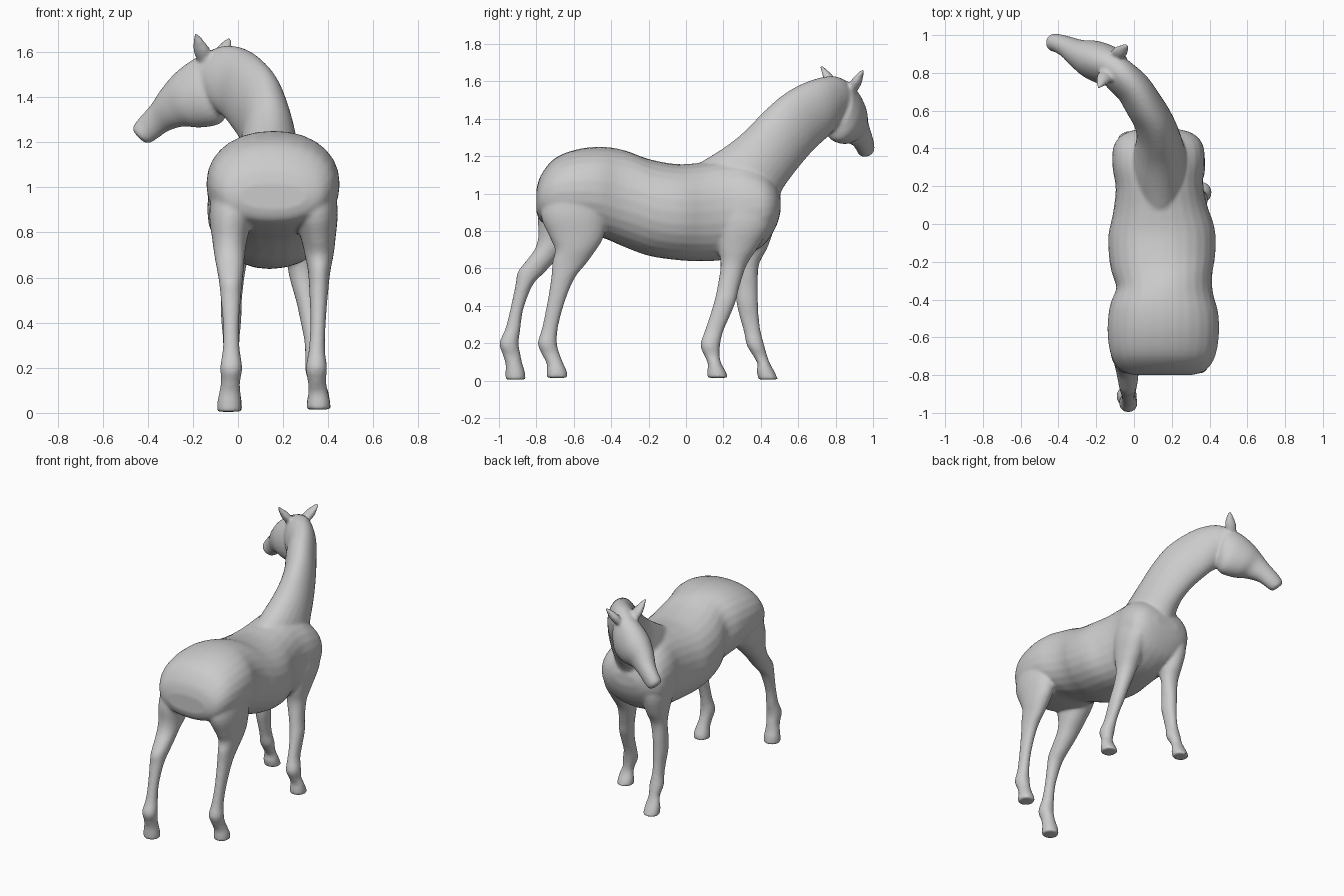
import bpy, bmesh, math
from mathutils import Vector as V

horse = bmesh.new()


def spline(rows, n):
    """Catmull-Rom interpolation of rows of numbers."""
    out = []
    for i in range(len(rows) - 1):
        p = [rows[max(0, min(len(rows) - 1, i + k))] for k in (-1, 0, 1, 2)]
        for s in range(n):
            t = s / n
            out.append([0.5 * (2 * b + (c - a) * t + (2 * a - 5 * b + 4 * c - d) * t * t
                               + (3 * b - a - 3 * c + d) * t ** 3) for a, b, c, d in zip(*p)])
    return out + [list(rows[-1])]


def loft(rows, power=2.0, n=4, sides=28):
    """Skin rows of (top xyz, bottom xyz, half width) with superellipse rings."""
    rows = spline(rows, n)
    mids = [(V(r[:3]) + V(r[3:6])) / 2 for r in rows]
    rings = []
    for i, r in enumerate(rows):
        up = (V(r[:3]) - V(r[3:6])) / 2
        tangent = mids[min(i + 1, len(mids) - 1)] - mids[max(i - 1, 0)]
        side = tangent.cross(up).normalized() * r[6]
        ring = []
        for k in range(sides):
            a = 2 * math.pi * k / sides
            c, s = math.cos(a), math.sin(a)
            c = math.copysign(abs(c) ** (2 / power), c)
            s = math.copysign(abs(s) ** (2 / power), s)
            ring.append(horse.verts.new(mids[i] + side * c + up * s))
        rings.append(ring)
    for a, b in zip(rings, rings[1:]):
        for k in range(sides):
            j = (k + 1) % sides
            horse.faces.new((a[k], a[j], b[j], b[k]))
    horse.faces.new(rings[0][::-1])
    horse.faces.new(rings[-1])


def leg(rows):
    """Rows of (z, back y, front y, centre x, half width)."""
    loft([(x, yf, z, x, yb, z, w) for z, yb, yf, x, w in rows], 2.1)


# Barrel and rump: y, top z, bottom z, centre x, half width
barrel = [(-.80, 1.02, .90, .155, .15), (-.775, 1.10, .85, .155, .225), (-.70, 1.19, .82, .155, .275),
          (-.58, 1.237, .79, .155, .295), (-.45, 1.25, .765, .157, .287), (-.33, 1.232, .715, .16, .253),
          (-.20, 1.185, .668, .15, .278), (-.05, 1.158, .645, .147, .283), (.08, 1.165, .638, .14, .25),
          (.20, 1.18, .645, .135, .232), (.32, 1.17, .67, .13, .245), (.42, 1.12, .73, .13, .235),
          (.48, 1.05, .82, .13, .18), (.505, .98, .90, .13, .09)]
loft([(x, y, t, x, y, b, w) for y, t, b, x, w in barrel], 2.2)

# Neck, from withers and chest up to the poll
loft([(.14, .03, 1.14, .13, .40, .74, .15), (.14, .18, 1.23, .13, .48, .87, .15),
      (.15, .30, 1.32, .12, .505, 1.0, .13), (.15, .40, 1.42, .10, .56, 1.09, .112),
      (.13, .50, 1.51, .06, .62, 1.17, .103), (.08, .60, 1.575, .02, .67, 1.23, .10),
      (.02, .71, 1.617, -.03, .73, 1.29, .095), (-.05, .80, 1.627, -.09, .76, 1.34, .09),
      (-.12, .86, 1.60, -.14, .82, 1.40, .08)])

# Head, poll to muzzle
loft([(-.10, .84, 1.61, -.05, .79, 1.36, .08), (-.19, .875, 1.57, -.08, .80, 1.285, .105),
      (-.27, .90, 1.51, -.17, .84, 1.265, .103), (-.33, .925, 1.44, -.24, .87, 1.27, .08),
      (-.38, .945, 1.37, -.31, .92, 1.25, .06), (-.435, .965, 1.31, -.36, .945, 1.215, .05),
      (-.465, .968, 1.27, -.40, .955, 1.195, .046), (-.465, .968, 1.25, -.43, .96, 1.21, .025)])

# Ears: base to tip
for base, tip in (((-.14, .805, 1.55), (-.19, .72, 1.685)), ((-.10, .885, 1.55), (-.035, .95, 1.665))):
    base, tip = V(base), V(tip)
    across = V((-.92, .4, 0))
    loft([(*(base.lerp(tip, t) + across * r), *(base.lerp(tip, t) - across * r), r * .7)
          for t, r in ((0, .035), (.4, .04), (.75, .024), (1, .007))], n=3, sides=12)

# Hind legs with thighs
leg([(1.02, -.76, -.42, .32, .11), (.88, -.775, -.42, .345, .098), (.77, -.73, -.44, .357, .076),
     (.70, -.70, -.48, .36, .064), (.63, -.715, -.53, .36, .05), (.54, -.722, -.60, .358, .042),
     (.40, -.745, -.655, .355, .034), (.28, -.77, -.685, .35, .036), (.20, -.792, -.69, .348, .047),
     (.14, -.77, -.675, .35, .04), (.09, -.745, -.655, .355, .044), (.05, -.745, -.637, .357, .051),
     (.015, -.745, -.632, .357, .053)])
leg([(1.02, -.76, -.42, .0, .11), (.88, -.79, -.48, -.03, .098), (.77, -.79, -.58, -.037, .078),
     (.70, -.81, -.65, -.037, .068), (.64, -.855, -.70, -.034, .06), (.58, -.90, -.755, -.032, .052),
     (.51, -.912, -.82, -.032, .045), (.38, -.94, -.87, -.031, .035), (.28, -.965, -.885, -.03, .038),
     (.20, -.997, -.895, -.03, .049), (.14, -.98, -.885, -.033, .042), (.09, -.965, -.875, -.036, .047),
     (.05, -.965, -.862, -.038, .053), (.005, -.965, -.857, -.038, .054)])

# Front legs with shoulders
leg([(1.0, .18, .44, .27, .09), (.85, .17, .46, .29, .088), (.72, .172, .39, .285, .074),
     (.62, .185, .325, .285, .06), (.50, .168, .285, .305, .047), (.42, .15, .265, .32, .045),
     (.33, .122, .228, .33, .037), (.26, .098, .198, .335, .037), (.19, .077, .182, .345, .046),
     (.13, .10, .18, .352, .037), (.09, .117, .19, .357, .045), (.05, .113, .212, .357, .052),
     (.015, .113, .226, .357, .054)])
leg([(1.0, .20, .46, .0, .09), (.85, .21, .475, -.02, .088), (.72, .25, .44, -.02, .07),
     (.62, .285, .39, -.025, .056), (.50, .27, .385, -.03, .047), (.42, .27, .385, -.03, .045),
     (.33, .29, .39, -.03, .037), (.26, .31, .40, -.03, .037), (.19, .325, .418, -.03, .046),
     (.13, .36, .435, -.032, .037), (.09, .382, .45, -.034, .045), (.05, .378, .472, -.035, .052),
     (.005, .388, .493, -.035, .054)])

# Fuse all parts into one smooth skin
bmesh.ops.recalc_face_normals(horse, faces=horse.faces)
mesh = bpy.data.meshes.new("horse")
horse.to_mesh(mesh)
horse.free()
ob = bpy.data.objects.new("horse", mesh)
bpy.context.collection.objects.link(ob)
remesh = ob.modifiers.new("fuse", 'REMESH')
remesh.mode = 'VOXEL'
remesh.voxel_size = 0.01
remesh.use_smooth_shade = True
smooth = ob.modifiers.new("soften", 'SMOOTH')
smooth.factor = 0.5
smooth.iterations = 6
